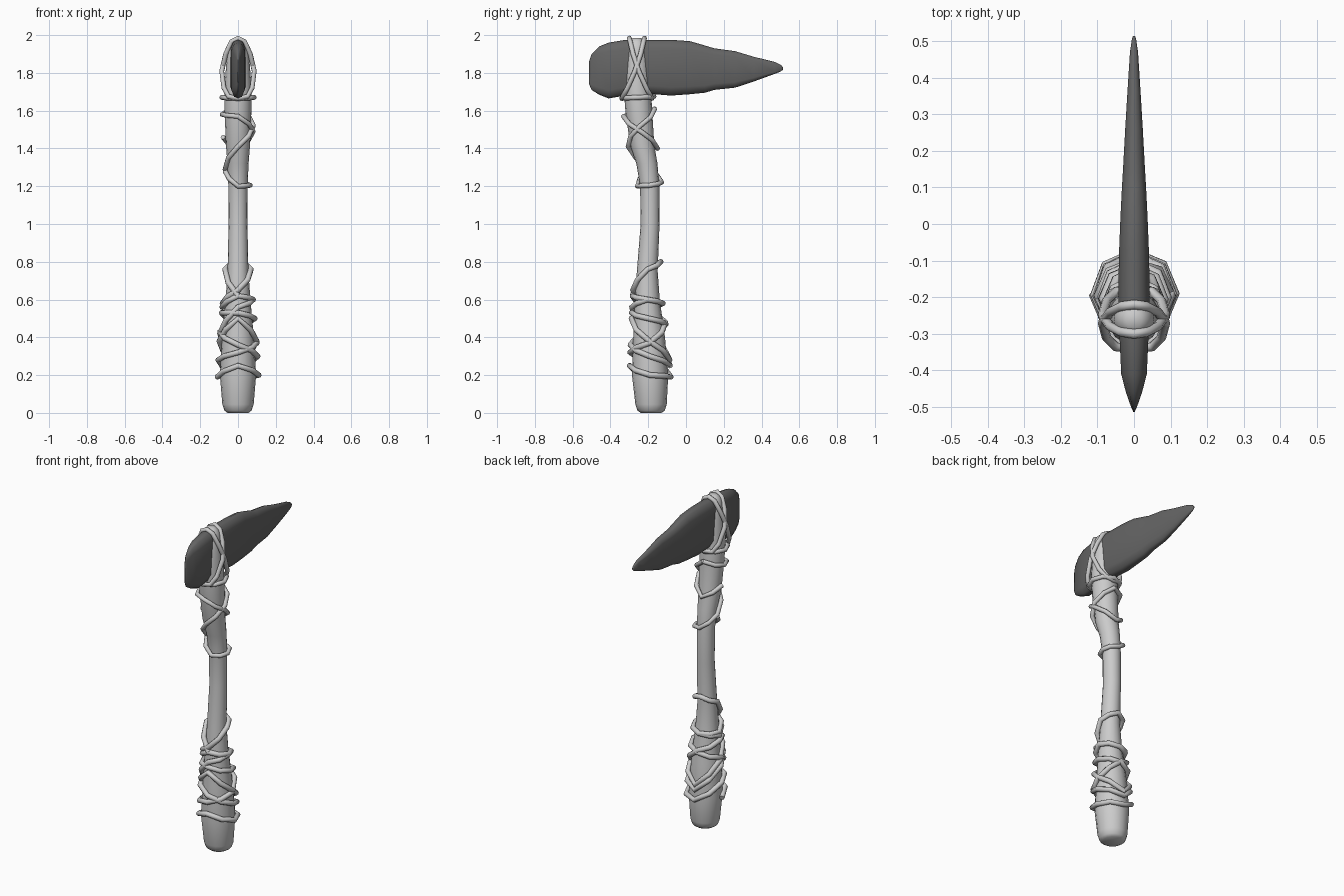
import bpy, bmesh
from math import sin, cos, pi, radians

if "Cube" in bpy.data.objects:
    bpy.data.objects.remove(bpy.data.objects["Cube"])

# handle centreline and thickness: z, y, radius
HANDLE = [(0, -.185, .055), (.012, -.185, .072), (.045, -.185, .083), (.2, -.19, .096),
          (.4, -.195, .084), (.6, -.205, .066), (.75, -.205, .055), (1, -.19, .05),
          (1.2, -.192, .051), (1.32, -.207, .056), (1.42, -.232, .064), (1.6, -.25, .071),
          (1.72, -.258, .072), (1.85, -.26, .062), (1.93, -.26, .055), (1.965, -.26, .043),
          (1.985, -.26, .022)]

# stone blade: y, top z, bottom z, half thickness
BLADE = [(-.513, 1.86, 1.74, .002), (-.5, 1.90, 1.71, .008), (-.46, 1.94, 1.685, .022),
         (-.41, 1.96, 1.665, .035), (-.32, 1.975, 1.68, .039), (-.2, 1.975, 1.69, .043),
         (-.08, 1.975, 1.68, .041), (.02, 1.968, 1.687, .037), (.1, 1.945, 1.695, .033),
         (.15, 1.93, 1.71, .03), (.26, 1.915, 1.722, .024), (.36, 1.885, 1.755, .018),
         (.47, 1.858, 1.795, .011), (.503, 1.842, 1.808, .006), (.514, 1.83, 1.818, .003)]


def interp(table, t):
    for a, b in zip(table, table[1:]):
        if t <= b[0]:
            f = (t - a[0]) / (b[0] - a[0])
            return [p + (q - p) * f for p, q in zip(a[1:], b[1:])]
    return list(table[-1][1:])


def loft(name, rings, angle=50):
    bm = bmesh.new()
    loops = [[bm.verts.new(p) for p in r] for r in rings]
    n = len(loops[0])
    for a, b in zip(loops, loops[1:]):
        for i in range(n):
            j = (i + 1) % n
            bm.faces.new((a[i], a[j], b[j], b[i]))
    bm.faces.new(loops[0][::-1])
    bm.faces.new(loops[-1])
    bmesh.ops.recalc_face_normals(bm, faces=bm.faces)
    me = bpy.data.meshes.new(name)
    bm.to_mesh(me)
    bm.free()
    ob = bpy.data.objects.new(name, me)
    bpy.context.collection.objects.link(ob)
    smooth(ob, angle)
    return ob


def smooth(ob, angle):
    bpy.ops.object.select_all(action='DESELECT')
    ob.select_set(True)
    bpy.context.view_layer.objects.active = ob
    if ob.type == 'CURVE':
        bpy.ops.object.convert(target='MESH')
    bpy.ops.object.shade_smooth_by_angle(angle=radians(angle))


def rope(name, pts, cyclic=False, radius=.015):
    cu = bpy.data.curves.new(name, 'CURVE')
    cu.dimensions = '3D'
    cu.bevel_depth = radius
    cu.bevel_resolution = 2
    cu.use_fill_caps = True
    sp = cu.splines.new('POLY')
    sp.points.add(len(pts) - 1)
    for p, c in zip(sp.points, pts):
        p.co = (*c, 1)
    sp.use_cyclic_u = cyclic
    ob = bpy.data.objects.new(name, cu)
    bpy.context.collection.objects.link(ob)
    smooth(ob, 60)


def wrap(keys, gap=.014, step=45):
    """Points around the handle; keys are (degrees, z), 0 = front, 90 = +x."""
    pts = []
    a = keys[0][0]
    while a <= keys[-1][0]:
        z = interp(keys, a)[0]
        y, r = interp(HANDLE, z)
        r += gap
        pts.append((r * sin(radians(a)), y - r * cos(radians(a)), z))
        a += step
    return pts


# wooden handle
N = 16
loft("handle", [[(r * cos(2 * pi * i / N), y + r * sin(2 * pi * i / N), z) for i in range(N)]
                for z, y, r in HANDLE])

# stone blade, flat cheeks with rounded edges
rings = []
for y, zt, zb, t in BLADE:
    h = zt - zb
    side = [(t * .6, zt - .03 * h), (t, zt - .15 * h), (t, zb + .15 * h), (t * .6, zb + .03 * h)]
    ring = [(0, zt)] + side + [(0, zb)] + [(-x, z) for x, z in side[::-1]]
    rings.append([(x, y, z) for x, z in ring])
blade = loft("stone_blade", rings, 60)
mat = bpy.data.materials.new("dark_stone")
mat.diffuse_color = (.13, .13, .13, 1)
mat.use_nodes = True
mat.node_tree.nodes["Principled BSDF"].inputs["Base Color"].default_value = mat.diffuse_color
blade.data.materials.append(mat)

# grip lashing: crossing turns, one value per quarter turn
grip = [.19, .25, .20, .19, .28, .32, .37, .48, .53, .53, .50, .47, .43, .36, .30, .25,
        .38, .50, .38, .28, .42, .56, .60, .58, .56, .62, .60, .58, .58, .65, .76, .80, .76, .62]
rope("grip_lashing", wrap([(-90 + 90 * i, z) for i, z in enumerate(grip)]))

# neck lashing: two strands crossing over the bend
rope("neck_lashing_a", wrap([(180, 1.61), (270, 1.58), (360, 1.57), (450, 1.49),
                             (540, 1.40), (630, 1.46)]), radius=.013)
rope("neck_lashing_b", wrap([(-450, 1.28), (-360, 1.2), (-270, 1.205), (-180, 1.22), (-90, 1.29),
                             (0, 1.41), (90, 1.52), (180, 1.61)]), radius=.013)

# head lashing: collar and two tilted loops over and under the blade
rope("head_collar", wrap([(0, 1.665), (180, 1.675), (360, 1.665)])[:-1], True, .013)
for name, s in (("head_loop_a", 1), ("head_loop_b", -1)):
    half = [(.05, -.075, 1.675), (.075, -.05, 1.72), (.086, -.01, 1.81),
            (.065, .02, 1.90), (.035, .035, 1.965)]
    pts = [(0, -.08, 1.665)] + half + [(0, .04, 1.984)] + [(-x, y, z) for x, y, z in half[::-1]]
    rope(name, [(x, -.26 + s * y, z) for x, y, z in pts], True, .013)
